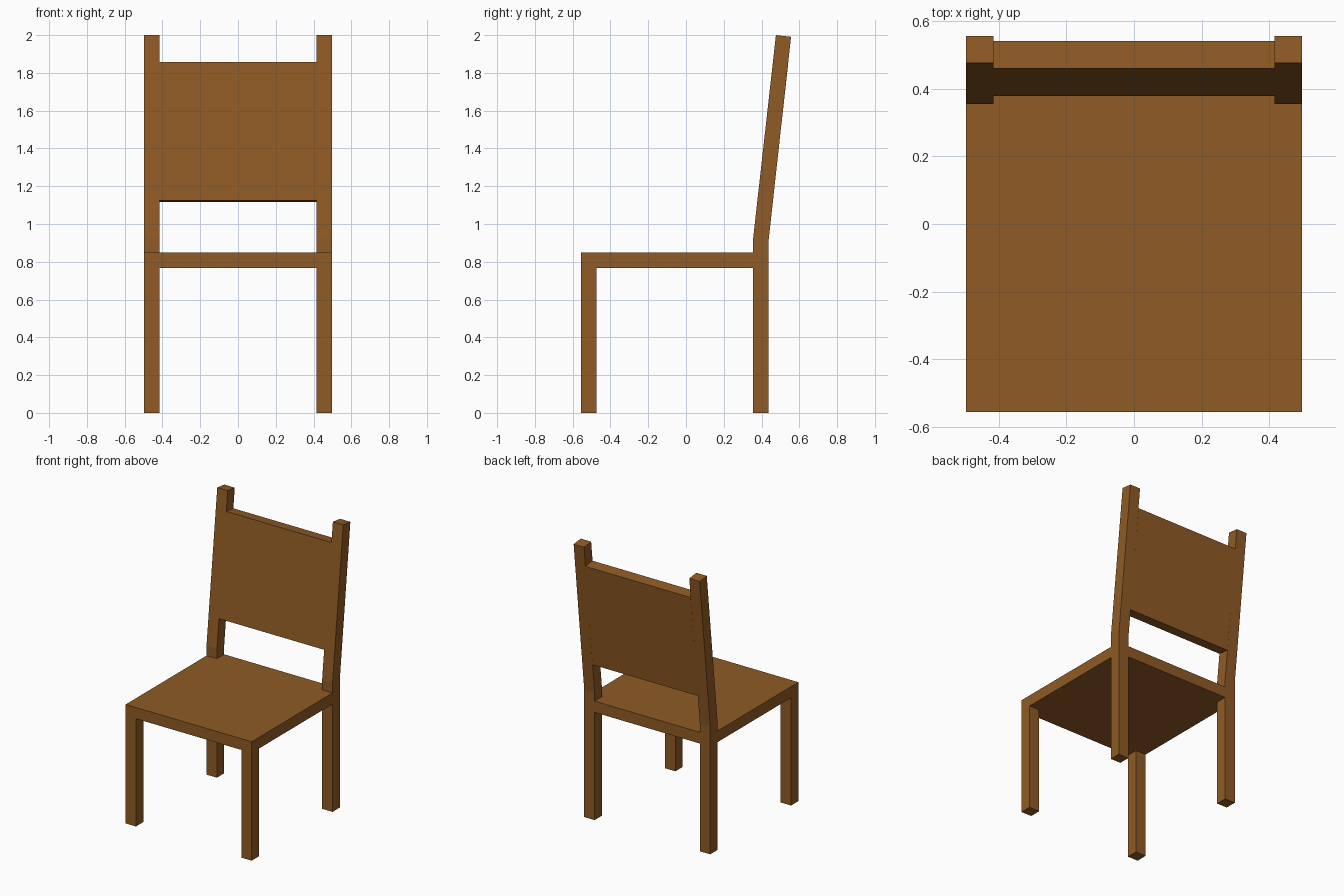
import bpy
import bmesh

if "Cube" in bpy.data.objects:
    bpy.data.objects.remove(bpy.data.objects["Cube"])

wood = bpy.data.materials.new("brown wood")
wood.diffuse_color = (0.275, 0.105, 0.018, 1)
wood.use_nodes = True
wood.node_tree.nodes["Principled BSDF"].inputs["Base Color"].default_value = wood.diffuse_color

W, T = 0.497, 0.082            # half width, timber thickness
FRONT, BACK = -0.556, 0.437    # seat depth limits
SEAT_LOW, SEAT_TOP = 0.768, 0.848
IN = W - T                     # inner side of the legs


def prism(name, outline, axis, lo, hi):
    """Extrude a 2D outline along x (outline = y, z) or z (outline = x, y)."""
    bm = bmesh.new()
    put = (lambda a, b: (lo, a, b)) if axis == "x" else (lambda a, b: (a, b, lo))
    face = bm.faces.new([bm.verts.new(put(a, b)) for a, b in outline])
    ext = bmesh.ops.extrude_face_region(bm, geom=[face])
    d = hi - lo
    bmesh.ops.translate(bm, verts=[v for v in ext["geom"] if isinstance(v, bmesh.types.BMVert)],
                        vec=(d, 0, 0) if axis == "x" else (0, 0, d))
    bmesh.ops.recalc_face_normals(bm, faces=bm.faces)
    mesh = bpy.data.meshes.new(name)
    bm.to_mesh(mesh)
    bm.free()
    mesh.materials.append(wood)
    ob = bpy.data.objects.new(name, mesh)
    bpy.context.collection.objects.link(ob)
    return ob


def lean(z):
    """Front y of the leaning back at height z."""
    return BACK - T + 0.121 * (z - 0.92) / 1.08


# Seat, notched around the back posts
prism("seat", [(-W, FRONT), (W, FRONT), (W, BACK - T), (IN, BACK - T), (IN, BACK),
               (-IN, BACK), (-IN, BACK - T), (-W, BACK - T)], "z", SEAT_LOW, SEAT_TOP)

# Front legs, and back legs that run on into leaning posts
leg = [(FRONT, 0), (FRONT + T, 0), (FRONT + T, SEAT_LOW), (FRONT, SEAT_LOW)]
post = [(BACK - T, 0), (BACK, 0), (BACK, 0.91), (lean(2) + 0.08, 1.991),
        (lean(2), 2.0), (BACK - T, 0.92)]
for side, lo in (("left", -W), ("right", IN)):
    prism("front_leg_" + side, leg, "x", lo, lo + T)
    prism("back_post_" + side, post, "x", lo, lo + T)

# Back panel between the posts, ends square to the lean
z0, z1 = 1.125, 1.858
prism("back_panel", [(lean(z0), z0), (lean(z0) + 0.081, z0 - 0.009),
                     (lean(z1) + 0.081, z1 - 0.009), (lean(z1), z1)], "x", -IN, IN)
